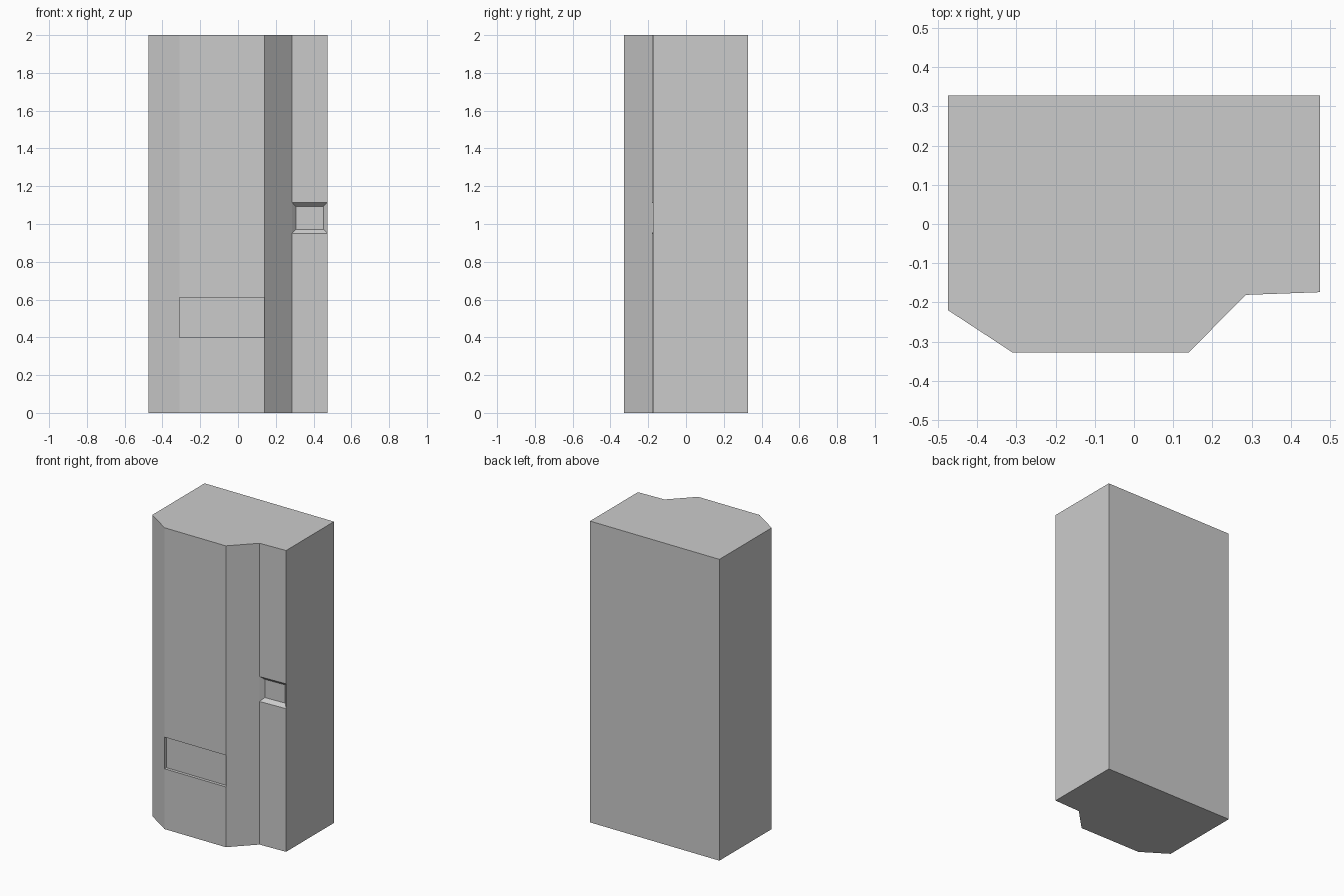
import bpy
import bmesh

if "Cube" in bpy.data.objects:
    bpy.data.objects.remove(bpy.data.objects["Cube"])

# Plan outline of the cabinet, counter-clockwise seen from above
OUTLINE = [(-0.475, -0.22), (-0.31, -0.328), (0.14, -0.328), (0.285, -0.181),
           (0.475, -0.174), (0.475, 0.328), (-0.475, 0.328)]
LEVELS = [0, 0.40, 0.61, 0.95, 1.115, 2]
FRONT_WALL, SIDE_PANEL = 1, 3

bm = bmesh.new()
rings = [[bm.verts.new((x, y, z)) for x, y in OUTLINE] for z in LEVELS]
count = len(OUTLINE)

# Walls, split by height so the openings are single faces
walls = {}
for level, (low, high) in enumerate(zip(rings, rings[1:])):
    for i in range(count):
        j = (i + 1) % count
        walls[i, level] = bm.faces.new((low[i], low[j], high[j], high[i]))

# Floor and roof
bm.faces.new(rings[0][::-1])
bm.faces.new(rings[-1])
bm.normal_update()


def recess(face, margin, depth):
    """Push one wall face inwards, with sloped sides if margin > 0."""
    bmesh.ops.inset_individual(bm, faces=[face], thickness=margin,
                               depth=-depth, use_even_offset=True)


# Delivery opening on the front and sloped tray in the side panel
recess(walls[FRONT_WALL, 1], 0.0, 0.02)
recess(walls[SIDE_PANEL, 3], 0.022, 0.024)

# Merge the flat wall strips back together
bmesh.ops.dissolve_limit(bm, angle_limit=0.01, verts=bm.verts[:], edges=bm.edges[:])

mesh = bpy.data.meshes.new("vending_cabinet")
bm.to_mesh(mesh)
bm.free()
cabinet = bpy.data.objects.new("vending_cabinet", mesh)
bpy.context.collection.objects.link(cabinet)
